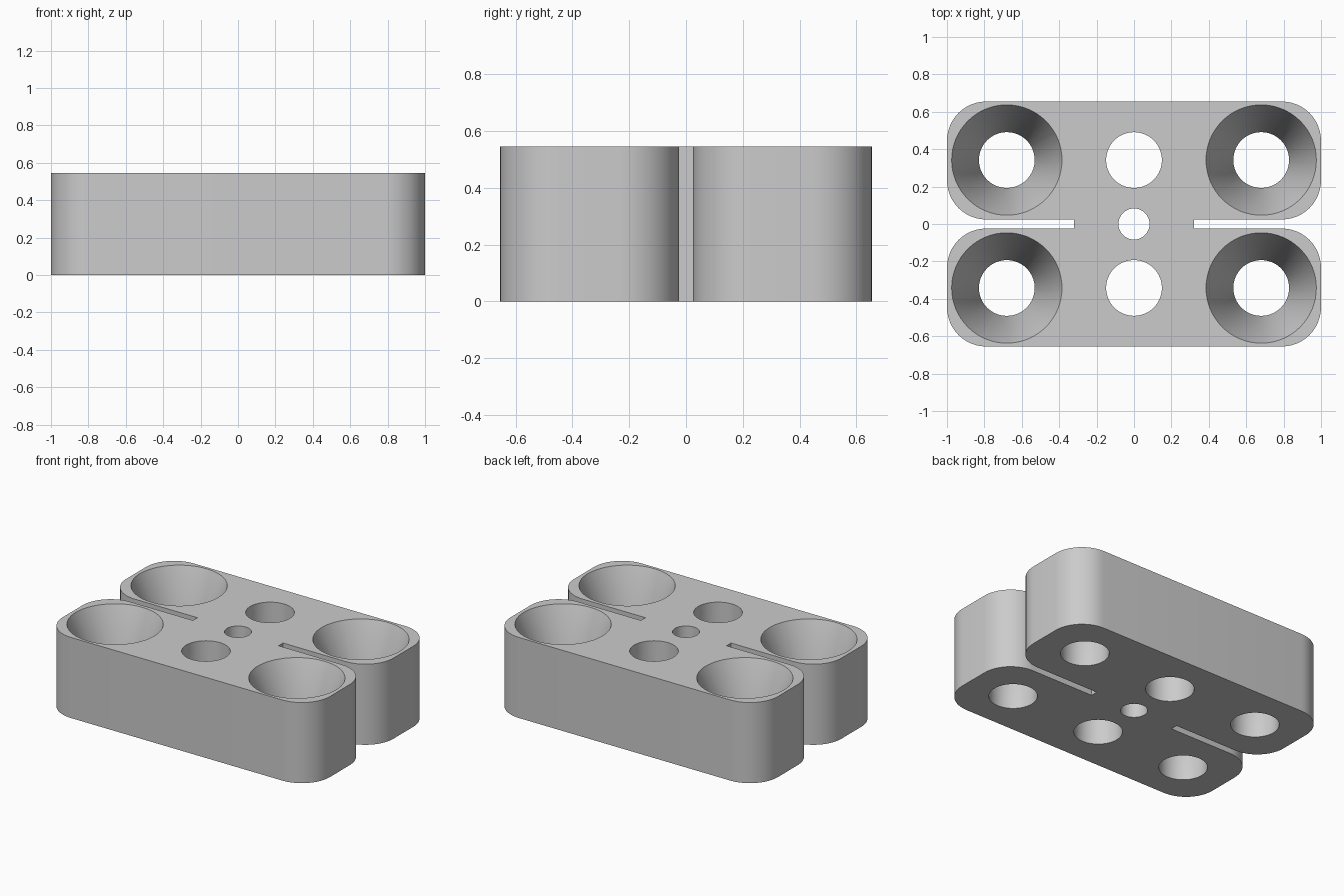
import bpy, bmesh
from math import sin, cos, pi, radians

if "Cube" in bpy.data.objects:
    bpy.data.objects.remove(bpy.data.objects["Cube"])

HEIGHT = 0.545
HALF_Y = 0.655
SLOT_X, SLOT_Y = 0.32, 0.024
CORNER = 0.21
HOLE_X, HOLE_Y, HOLE_R = 0.68, 0.342, 0.149
RIM_R, CONE_BASE = 0.295, 0.15

grey = bpy.data.materials.new("light grey")
grey.use_nodes = True
colour = (0.6, 0.6, 0.6, 1)
grey.diffuse_color = colour
grey.node_tree.nodes["Principled BSDF"].inputs["Base Color"].default_value = colour


def add_object(name, bm):
    bmesh.ops.recalc_face_normals(bm, faces=bm.faces)
    mesh = bpy.data.meshes.new(name)
    bm.to_mesh(mesh)
    bm.free()
    mesh.materials.append(grey)
    obj = bpy.data.objects.new(name, mesh)
    bpy.context.collection.objects.link(obj)
    return obj


def arc(cx, cy, r, start, steps=12):
    angles = [start + pi / 2 * i / steps for i in range(steps + 1)]
    return [(cx + r * cos(a), cy + r * sin(a)) for a in angles]


def lathe(name, profile, x, y, segments=64):
    """Closed solid turned around a vertical axis from (radius, z) pairs."""
    bm = bmesh.new()
    rings = [[bm.verts.new((x + r * cos(2 * pi * i / segments),
                            y + r * sin(2 * pi * i / segments), z))
              for i in range(segments)] for r, z in profile]
    for low, high in zip(rings, rings[1:]):
        for i in range(segments):
            j = (i + 1) % segments
            bm.faces.new((low[i], low[j], high[j], high[i]))
    bm.faces.new(rings[0])
    bm.faces.new(rings[-1])
    return add_object(name, bm)


# Slotted block: one rounded quarter outline mirrored four ways and extruded
corner_x = 1 - CORNER
quarter = [(SLOT_X, SLOT_Y)]
quarter += arc(corner_x, SLOT_Y + CORNER, CORNER, -pi / 2)
quarter += arc(corner_x, HALF_Y - CORNER, CORNER, 0)
outline = quarter + [(-x, y) for x, y in reversed(quarter)]
outline += [(-x, -y) for x, y in outline]
bm = bmesh.new()
base = bm.faces.new([bm.verts.new((x, y, 0)) for x, y in outline])
walls = bmesh.ops.extrude_face_region(bm, geom=[base])["geom"]
top = [v for v in walls if isinstance(v, bmesh.types.BMVert)]
bmesh.ops.translate(bm, verts=top, vec=(0, 0, HEIGHT))
if not any(f.normal.z < -0.9 and f.calc_center_median().z < 0.01 for f in bm.faces):
    if not base.is_valid:
        bm.faces.new([v for v in bm.verts if v.co.z < 0.01])
block = add_object("mounting_block", bm)

# Hole cutters: centre hole, two plain holes, four countersunk holes
over = 0.1
slope = (RIM_R - HOLE_R) / (HEIGHT - CONE_BASE)


def plain(r):
    return [(r, -over), (r, HEIGHT + over)]


sunk = [(HOLE_R, -over), (HOLE_R, CONE_BASE), (RIM_R + slope * over, HEIGHT + over)]
cutters = [lathe("centre_hole_cutter", plain(0.083), 0, 0)]
for side in (-1, 1):
    cutters.append(lathe("plain_hole_cutter", plain(HOLE_R), 0, side * HOLE_Y))
    for end in (-1, 1):
        cutters.append(lathe("countersunk_hole_cutter", sunk, end * HOLE_X, side * HOLE_Y))

bpy.ops.object.select_all(action="DESELECT")
block.select_set(True)
bpy.context.view_layer.objects.active = block
for cutter in cutters:
    cutter.hide_render = True
    cut = block.modifiers.new("hole", "BOOLEAN")
    cut.operation = "DIFFERENCE"
    cut.solver = "EXACT"
    cut.object = cutter
    bpy.ops.object.modifier_apply(modifier=cut.name)
    bpy.data.objects.remove(cutter)

# Smooth round walls, sharp rims
bpy.ops.object.shade_smooth_by_angle(angle=radians(30))
